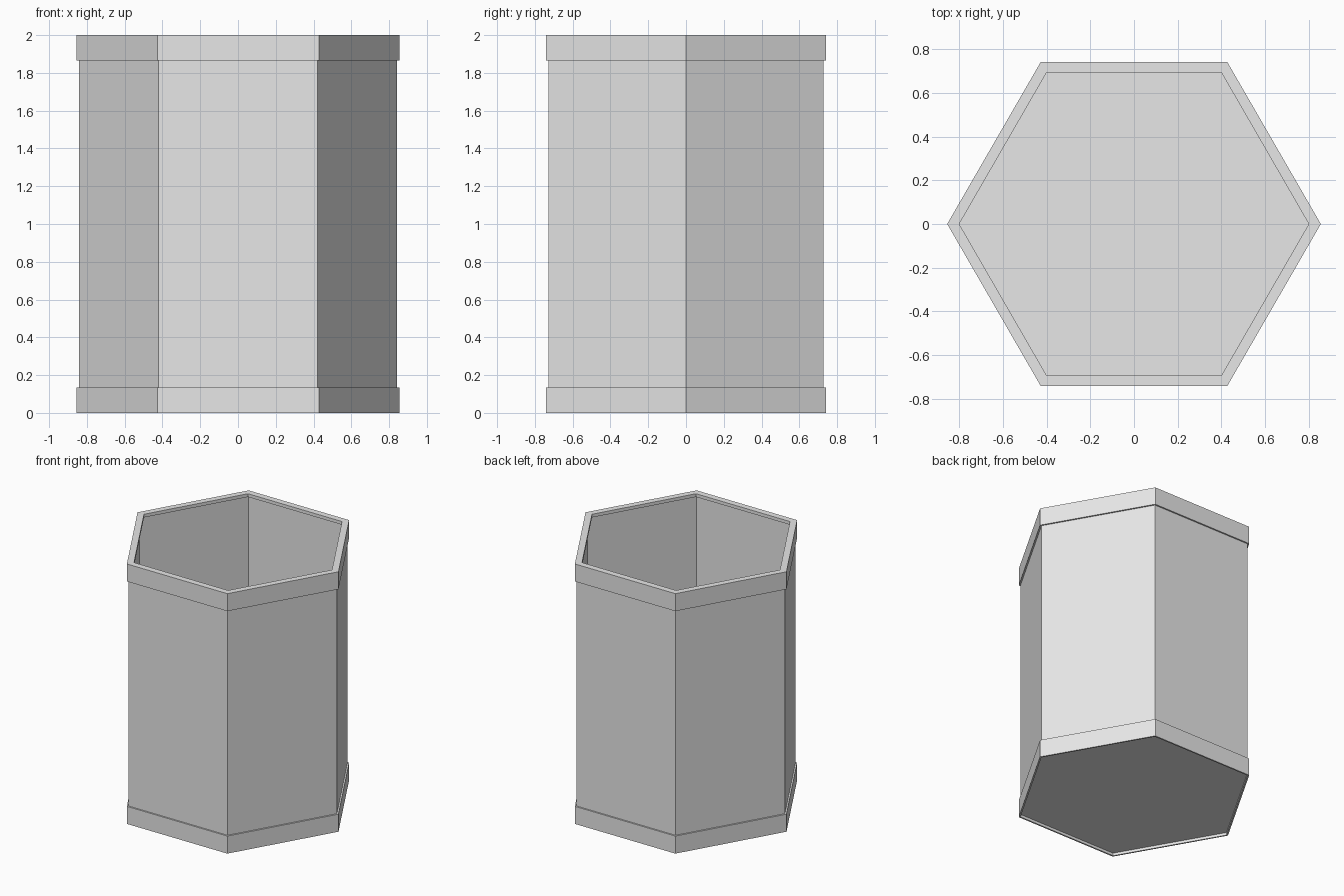
import bpy
import bmesh
import math

cube = bpy.data.objects.get("Cube")
if cube:
    bpy.data.objects.remove(cube, do_unlink=True)

# Single plain grey
grey = bpy.data.materials.new("plain grey")
grey.use_nodes = True
grey.diffuse_color = (0.8, 0.8, 0.8, 1)
grey.node_tree.nodes["Principled BSDF"].inputs["Base Color"].default_value = (0.8, 0.8, 0.8, 1)

SIDES = 6


def hex_sweep(name, profile, closed):
    """Sweep a (radius, z) profile round a hexagon; open profiles get flat end caps."""
    bm = bmesh.new()
    rings = []
    for r, z in profile:
        angles = [2 * math.pi * i / SIDES for i in range(SIDES)]
        rings.append([bm.verts.new((r * math.cos(a), r * math.sin(a), z)) for a in angles])
    pairs = list(zip(rings, rings[1:]))
    if closed:
        pairs.append((rings[-1], rings[0]))
    else:
        bm.faces.new(rings[0])
        bm.faces.new(rings[-1])
    for a, b in pairs:
        for i in range(SIDES):
            j = (i + 1) % SIDES
            bm.faces.new((a[i], a[j], b[j], b[i]))
    bmesh.ops.recalc_face_normals(bm, faces=bm.faces)
    mesh = bpy.data.meshes.new(name)
    bm.to_mesh(mesh)
    bm.free()
    mesh.materials.append(grey)
    obj = bpy.data.objects.new(name, mesh)
    bpy.context.collection.objects.link(obj)
    return obj


OUTER, BODY, INNER = 0.855, 0.842, 0.80

# Thin-walled container with a slightly raised floor
hex_sweep("container_body", [
    (BODY, 0.02), (BODY, 1.975), (BODY - 0.004, 1.975), (BODY - 0.004, 0.025)], False)

# Top collar with an inward lip
hex_sweep("top_collar", [
    (BODY, 1.865), (OUTER, 1.865), (OUTER, 2.0),
    (INNER, 2.0), (INNER, 1.975), (BODY, 1.975)], True)

# Bottom collar
hex_sweep("bottom_collar", [
    (BODY, 0.0), (OUTER, 0.0), (OUTER, 0.135), (BODY, 0.135)], True)
